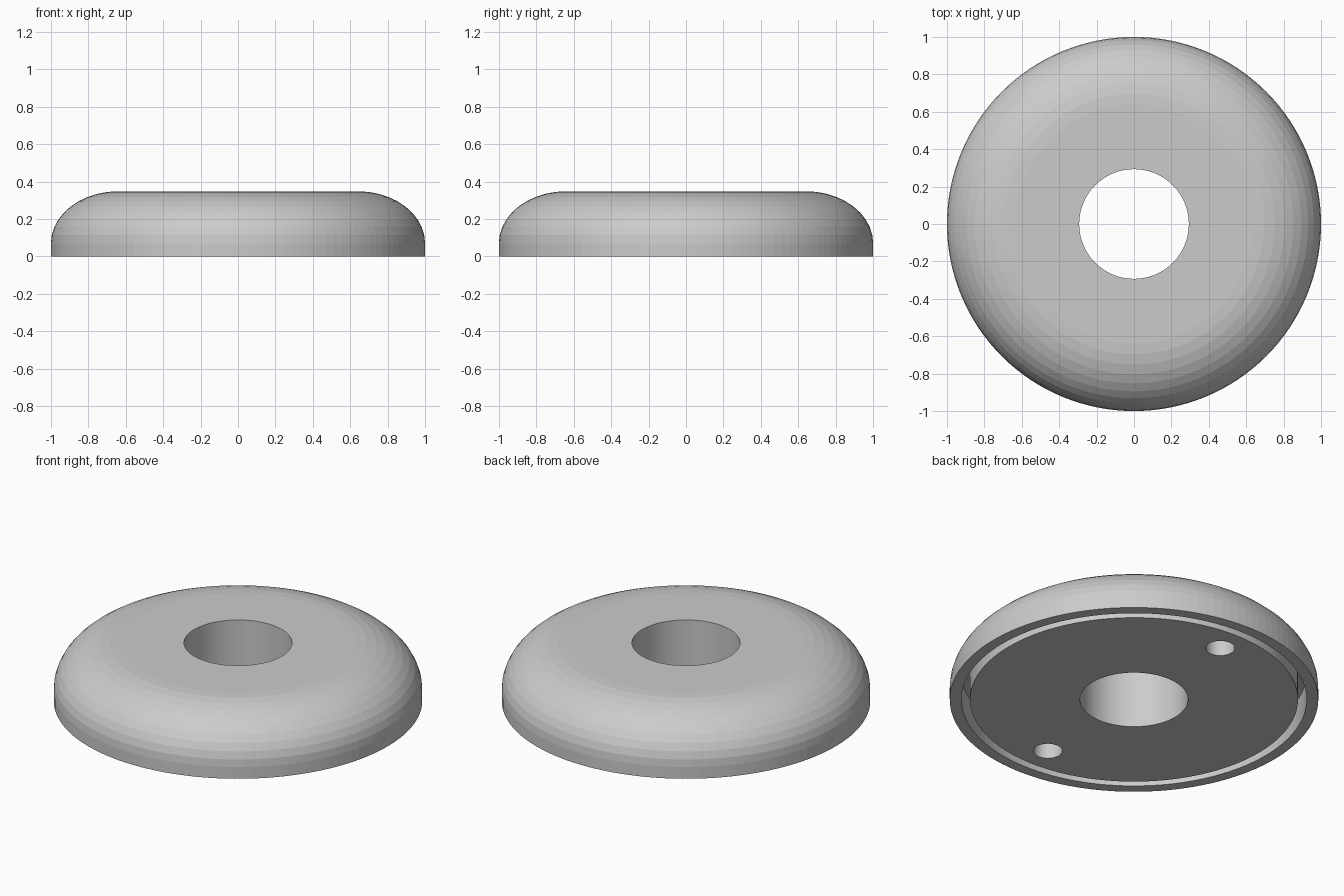
import bpy, bmesh, math

if "Cube" in bpy.data.objects:
    bpy.data.objects.remove(bpy.data.objects["Cube"])

SEG = 128


def lathe(name, profile):
    """Revolve a closed (radius, z) profile about the z axis."""
    bm = bmesh.new()
    rings = []
    for i in range(SEG):
        a = 2 * math.pi * i / SEG
        rings.append([bm.verts.new((r * math.cos(a), r * math.sin(a), z)) for r, z in profile])
    n = len(profile)
    for i in range(SEG):
        p, q = rings[i], rings[(i + 1) % SEG]
        for j in range(n):
            k = (j + 1) % n
            bm.faces.new((p[j], q[j], q[k], p[k]))
    bmesh.ops.recalc_face_normals(bm, faces=bm.faces)
    mesh = bpy.data.meshes.new(name)
    bm.to_mesh(mesh)
    bm.free()
    obj = bpy.data.objects.new(name, mesh)
    bpy.context.collection.objects.link(obj)
    return obj


# Domed ring: bore, underside, rim groove, outer wall, rounded shoulder
steps = 10
shoulder = [(0.64 + 0.36 * math.cos(t), 0.07 + 0.278 * math.sin(t))
            for t in (math.pi / 2 * i / steps for i in range(steps + 1))]
profile = [(0.293, 0), (0.89, 0), (0.89, 0.17), (0.937, 0.17), (0.937, 0), (1.0, 0)]
profile += shoulder + [(0.293, 0.348)]
body = lathe("domed_ring", profile)

# Two blind screw holes in the underside
for side in (1, -1):
    bpy.ops.mesh.primitive_cylinder_add(vertices=48, radius=0.079, depth=0.4,
                                        location=(0, side * 0.728, 0))
    cutter = bpy.context.object
    cutter.name = "screw_hole_cutter"
    cutter.hide_render = True
    cutter.display_type = 'WIRE'
    mod = body.modifiers.new("screw_hole", 'BOOLEAN')
    mod.operation = 'DIFFERENCE'
    mod.solver = 'EXACT'
    mod.object = cutter
